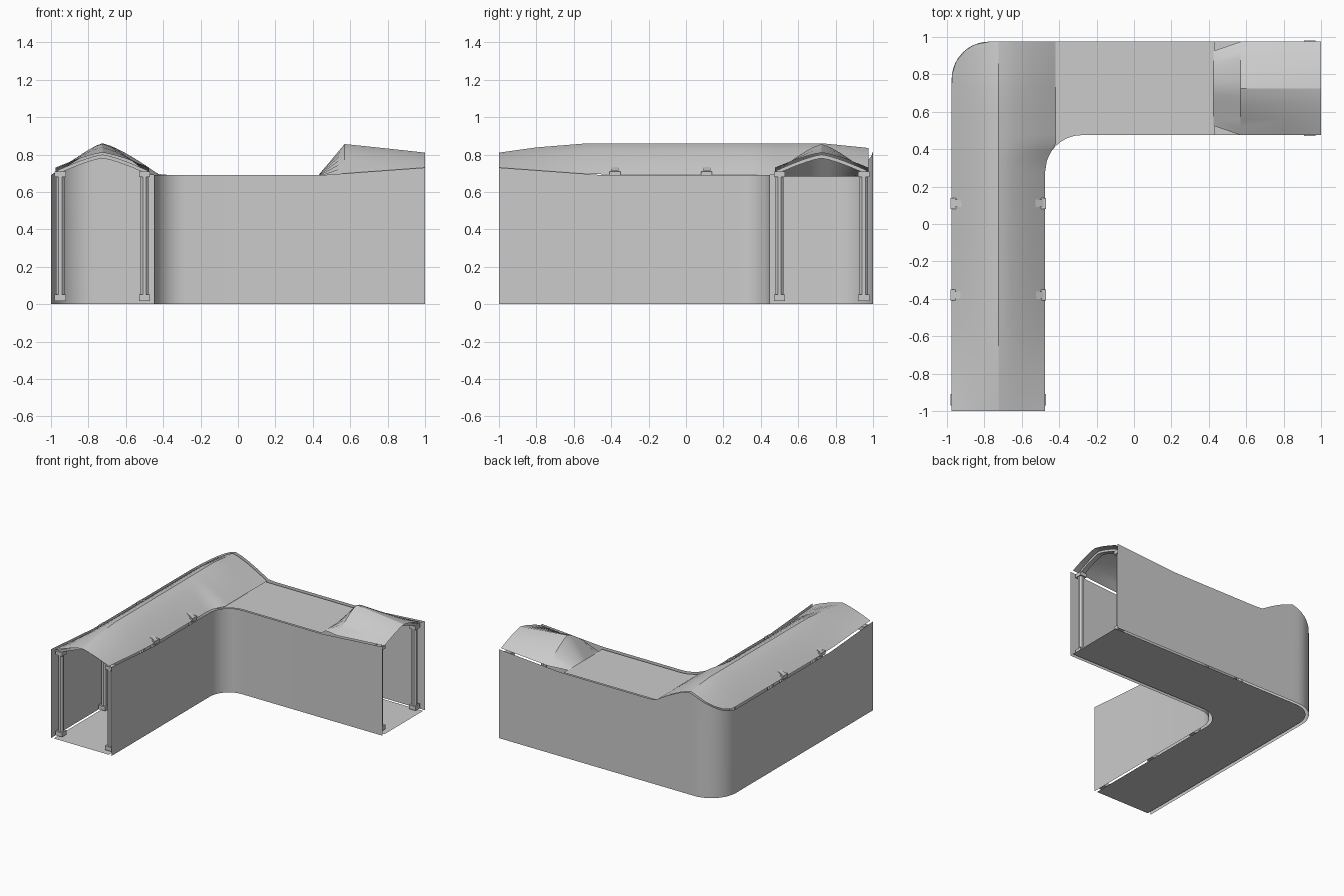
import bpy, bmesh, math

if "Cube" in bpy.data.objects:
    bpy.data.objects.remove(bpy.data.objects["Cube"])

grey = bpy.data.materials.new("light_grey")
grey.diffuse_color = (0.6, 0.6, 0.6, 1)
grey.use_nodes = True
grey.node_tree.nodes["Principled BSDF"].inputs["Base Color"].default_value = grey.diffuse_color

MID = 0.725      # distance of both ridge lines from the centre
HALF = 0.25      # half width of the passage


def add(name, verts, faces, smooth=True):
    me = bpy.data.meshes.new(name)
    me.from_pydata(verts, [], faces)
    me.materials.append(grey)
    ob = bpy.data.objects.new(name, me)
    bpy.context.collection.objects.link(ob)
    bm = bmesh.new()
    bm.from_mesh(me)
    bmesh.ops.recalc_face_normals(bm, faces=bm.faces)
    bm.to_mesh(me)
    bm.free()
    if smooth:
        bpy.ops.object.select_all(action='DESELECT')
        bpy.context.view_layer.objects.active = ob
        ob.select_set(True)
        bpy.ops.object.shade_smooth_by_angle(angle=math.radians(25))
    return ob


def loft(name, rows, smooth=True):
    n = len(rows[0])
    verts = [v for r in rows for v in r]
    faces = [(i * n + j, i * n + j + 1, (i + 1) * n + j + 1, (i + 1) * n + j)
             for i in range(len(rows) - 1) for j in range(n - 1)]
    return add(name, verts, faces, smooth)


def interp(x, pts):
    for (a, p), (b, q) in zip(pts, pts[1:]):
        if x <= b:
            return p + (q - p) * max(0, x - a) / (b - a)
    return pts[-1][1]


def eave(d):
    # eaves lift gently towards each open end
    return 0.69 + 0.04 * min(1, max(0, (d - 0.45) / 0.55))


def bulge(t):
    return 1 - min(1, abs(t)) ** 1.3


def arc(c, r, n=8):
    # quarter turn from the -x side to the +y side
    return [(c[0] - r * math.cos(math.pi / 2 * i / n),
             c[1] + r * math.sin(math.pi / 2 * i / n)) for i in range(n + 1)]


# Plan outlines
outer = [(-1, -1), (-1, -0.45)] + arc((-0.775, 0.775), 0.225, 10) + \
        [(-0.725 + 0.06 * i, 1) for i in range(7)] + [(0.45, 1), (1, 1)]
inner = [(-0.45, -1), (-0.45, -0.45)] + arc((-0.28, 0.28), 0.17) + [(0.45, 0.45), (1, 0.45)]
slab_out = [(-0.975, -1)] + arc((-0.775, 0.775), 0.2, 10) + [(1, 0.975)]
slab_in = [(-0.475, -1)] + arc((-0.28, 0.28), 0.195) + [(1, 0.475)]


def outer_top(x, y):
    z = eave(max(x, -y))
    if y > 0.75 and x < -0.4:
        dx = x + MID
        z += 0.15 * bulge(dx / (0.275 if dx < 0 else 0.31))
    return z


# Thin outer and inner walls
loft("outer_wall", [[(x, y, 0), (x, y, outer_top(x, y))] for x, y in outer])
loft("inner_wall", [[(x, y, 0), (x, y, eave(max(x, -y)))] for x, y in inner])

# Floor
plan = slab_out + slab_in[::-1]
add("floor", [(x, y, 0.004) for x, y in plan], [tuple(range(len(plan)))], False)

# Flat roof over the side passage
flat = [(-0.45, 0.975)] + [(0.43, 0.975), (0.43, 0.475)] + \
       [p for p in slab_in[::-1] if -0.46 < p[0] < 0.4] + [(-0.46, 0.36)]
add("flat_roof", [(x, y, 0.682) for x, y in flat], [tuple(range(len(flat)))], False)

# Ridged roof over the long passage, running into the rounded corner
ridge_heights = [(-1, 0.81), (-0.8, 0.838), (-0.55, 0.858), (0.73, 0.86), (0.975, 0.835)]
rows = []
for y in (-1, -0.8, -0.55, -0.3, 0, 0.28, 0.34, 0.39, 0.43, 0.48, 0.6, 0.725, 0.8, 0.87, 0.93, 0.96, 0.975):
    left, right = -0.975, -0.475
    if y > 0.775:
        left = -0.775 - math.sqrt(max(0, 0.04 - (y - 0.775) ** 2))
    if y > 0.28:
        right = min(-0.42, -0.28 - math.sqrt(max(0, 0.195 ** 2 - (y - 0.28) ** 2)))
    e, r = eave(-y), interp(y, ridge_heights)
    row = []
    for j in range(-7, 8):
        t = j / 7
        x = -MID + t * (MID + right if t > 0 else -left - MID if t < 0 else 0)
        u = t if t > 0 else (x + MID) / HALF
        row.append((x, y, e + (r - e) * bulge(u)))
    rows.append(row)
loft("long_roof", rows)

# Raised roof at the side entrance with a sloping inner end
rows = [[(0.425, MID + 0.2 * j / 6, 0.683) for j in range(-6, 7)]]
for x, r in ((0.57, 0.856), (0.8, 0.832), (1, 0.81)):
    e = eave(x)
    rows.append([(x, MID + HALF * j / 6, e + (r - e) * bulge(j / 6)) for j in range(-6, 7)])
loft("entrance_roof", rows)


def box(name, c, s):
    v = [(c[0] + a * s[0] / 2, c[1] + b * s[1] / 2, c[2] + d * s[2] / 2)
         for a in (-1, 1) for b in (-1, 1) for d in (-1, 1)]
    f = [(0, 1, 3, 2), (4, 6, 7, 5), (0, 4, 5, 1), (2, 3, 7, 6), (0, 2, 6, 4), (1, 5, 7, 3)]
    return add(name, v, f, False)


def column(x, y):
    # base, capital and eight-sided shaft
    box("column_base", (x, y, 0.035), (0.06, 0.06, 0.034))
    box("column_cap", (x, y, 0.695), (0.06, 0.06, 0.03))
    ring = [(x + 0.024 * math.cos(math.pi * (k + .5) / 4),
             y + 0.024 * math.sin(math.pi * (k + .5) / 4)) for k in range(8)]
    loft("column_shaft", [[(a, b, 0.02), (a, b, 0.7)] for a, b in ring + ring[:1]], False)


def arch(place):
    # curved tie beam spanning two columns
    rows = []
    for j in range(-6, 7):
        t = j / 6
        z = 0.705 + 0.085 * bulge(t)
        rows.append([place(t * 0.24, a, z + b) for a, b in
                     ((-.02, -.01), (.02, -.01), (.02, .01), (-.02, .01), (-.02, -.01))])
    loft("arch_beam", rows)


# Frames along the long passage
for y in (-0.94, -0.38, 0.11):
    for side in (-1, 1):
        column(-MID + side * 0.225, y)
    arch(lambda s, a, z, y=y: (-MID + s, y + a, z))

# Frame at the side entrance
for side in (-1, 1):
    column(0.94, MID + side * 0.225)
arch(lambda s, a, z: (0.94 + a, MID + s, z))
